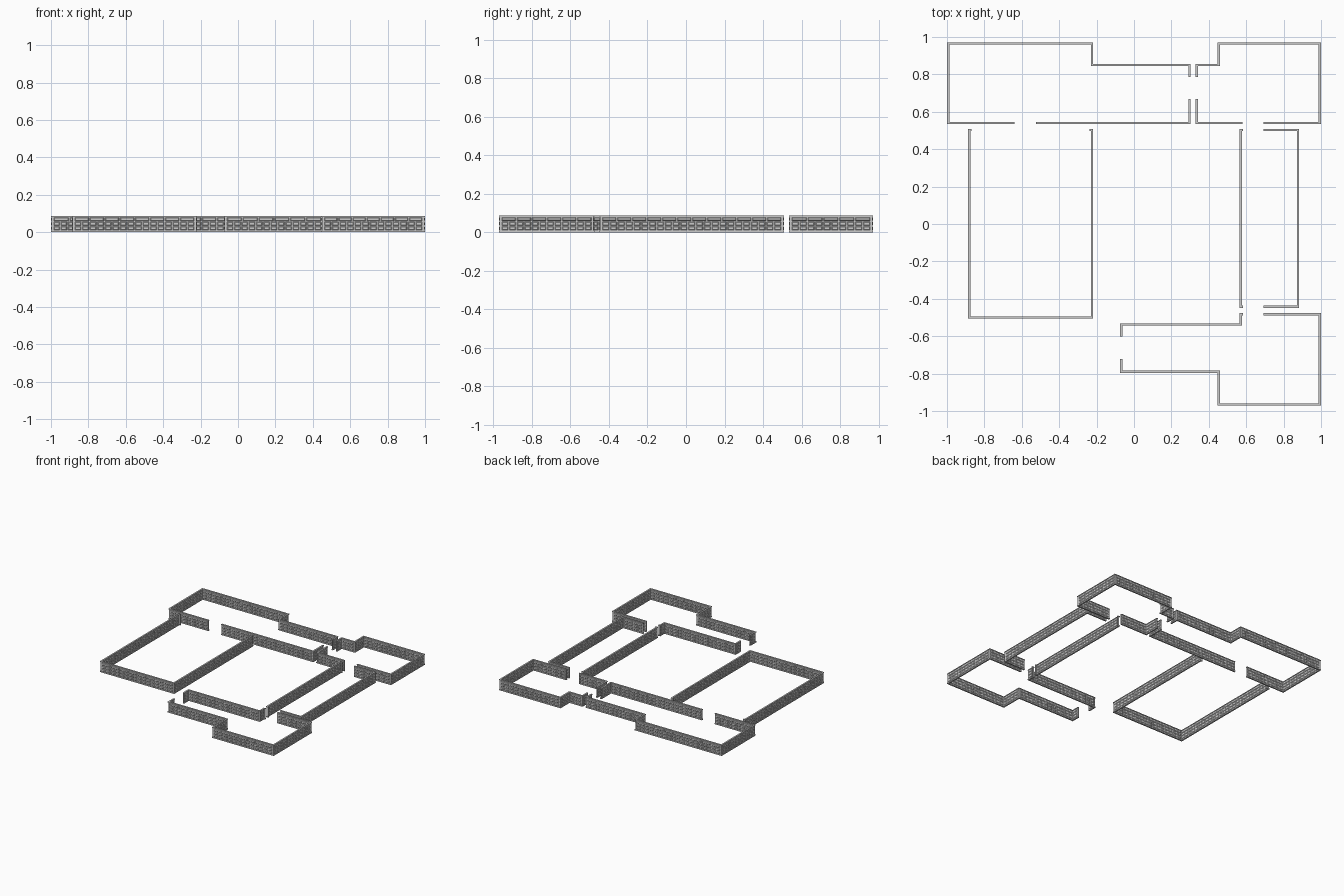
import bpy, bmesh
from mathutils import Vector

if "Cube" in bpy.data.objects:
    bpy.data.objects.remove(bpy.data.objects["Cube"])

HALF, CORE = 0.0062, 0.0030     # half thickness of rails and of the recessed core
HEIGHT, PITCH = 0.087, 0.04

def offsets(path, h):
    """Mitred left/right outline of a wall centre line."""
    pts = [Vector(p) for p in path]
    dirs = [(b - a).normalized() for a, b in zip(pts, pts[1:])]
    out = []
    for i, p in enumerate(pts):
        ns = [Vector((-d.y, d.x)) for d in dirs[max(0, i - 1):i + 1]]
        m = sum(ns, Vector((0, 0))).normalized()
        m = m * (h / m.dot(ns[0]))
        out.append((p + m, p - m))
    return out

def band(bm, path, h, z0, z1):
    """Rectangular strip following the plan."""
    rings = []
    for l, r in offsets(path, h):
        rings.append([bm.verts.new((q.x, q.y, z)) for q, z in
                      ((l, z0), (r, z0), (r, z1), (l, z1))])
    bm.faces.new(rings[0])
    bm.faces.new(rings[-1][::-1])
    for a, b in zip(rings, rings[1:]):
        for k in range(4):
            j = (k + 1) % 4
            bm.faces.new((a[k], a[j], b[j], b[k]))

def stud(bm, c, u, n, w, z0, z1, slope):
    """Chamfered block standing out of the core: c centre, u along, n outward."""
    rings = []
    for s, out in ((0, CORE - 0.0005), (slope, HALF)):
        rings.append([bm.verts.new((*(c + u * (k * (w - s)) + n * out), z))
                      for k, z in ((-1, z0 + s), (1, z0 + s), (1, z1 - s), (-1, z1 - s))])
    a, b = rings
    bm.faces.new(a[::-1])
    bm.faces.new(b)
    for k in range(4):
        j = (k + 1) % 4
        bm.faces.new((a[k], a[j], b[j], b[k]))

def studs(bm, path):
    """Two rows of small blocks below one row of long blocks, on both faces."""
    pts = [Vector(p) for p in path]
    for a, b in zip(pts, pts[1:]):
        length = (b - a).length - 2 * HALF
        if length < 0.02:
            continue
        u = (b - a).normalized()
        n = Vector((-u.y, u.x))
        for z0, z1, pitch in ((0.011, 0.031, PITCH), (0.035, 0.055, PITCH),
                              (0.059, 0.079, 2 * PITCH)):
            count = max(1, round(length / pitch))
            step = length / count
            for i in range(count):
                c = a + u * (HALF + (i + 0.5) * step)
                for side in (1, -1):
                    stud(bm, c, u, n * side, step / 2 - 0.003, z0, z1, 0.004)

def room(name, paths):
    bm = bmesh.new()
    for path in paths:
        band(bm, path, CORE, 0.002, HEIGHT - 0.002)    # recessed core
        band(bm, path, HALF, 0, 0.009)                 # skirting
        band(bm, path, HALF, 0.0815, HEIGHT)           # cap
        studs(bm, path)
    bmesh.ops.recalc_face_normals(bm, faces=bm.faces)
    me = bpy.data.meshes.new(name)
    bm.to_mesh(me)
    bm.free()
    bpy.context.collection.objects.link(bpy.data.objects.new(name, me))

X, Y = 0.9938, 0.965   # outermost wall centre lines

# Large back left room with two doorways
room("back_left_room_walls", [
    [(-0.64, 0.54), (-X, 0.54), (-X, Y), (-0.225, Y), (-0.225, 0.85),
     (0.297, 0.85), (0.297, 0.785)],
    [(0.297, 0.668), (0.297, 0.54), (-0.525, 0.54)]])

# Back right room with two doorways
room("back_right_room_walls", [
    [(0.335, 0.785), (0.335, 0.85), (0.453, 0.85), (0.453, Y), (X, Y),
     (X, 0.54), (0.692, 0.54)],
    [(0.58, 0.54), (0.335, 0.54), (0.335, 0.668)]])

# Left hall, open at the back with short returns
room("left_hall_walls", [
    [(-0.868, 0.503), (-0.881, 0.503), (-0.881, -0.50), (-0.225, -0.50),
     (-0.225, 0.503), (-0.238, 0.503)]])

# Narrow corridor on the right
room("corridor_walls", [
    [(0.584, 0.503), (0.571, 0.503), (0.571, -0.443), (0.584, -0.443)],
    [(0.692, 0.503), (0.877, 0.503), (0.877, -0.443), (0.692, -0.443)]])

# Front right room with a passage to the left
room("front_right_room_walls", [
    [(0.584, -0.482), (0.571, -0.482), (0.571, -0.537), (-0.068, -0.537),
     (-0.068, -0.602)],
    [(-0.068, -0.722), (-0.068, -0.79), (0.453, -0.79), (0.453, -Y),
     (X, -Y), (X, -0.482), (0.692, -0.482)]])
